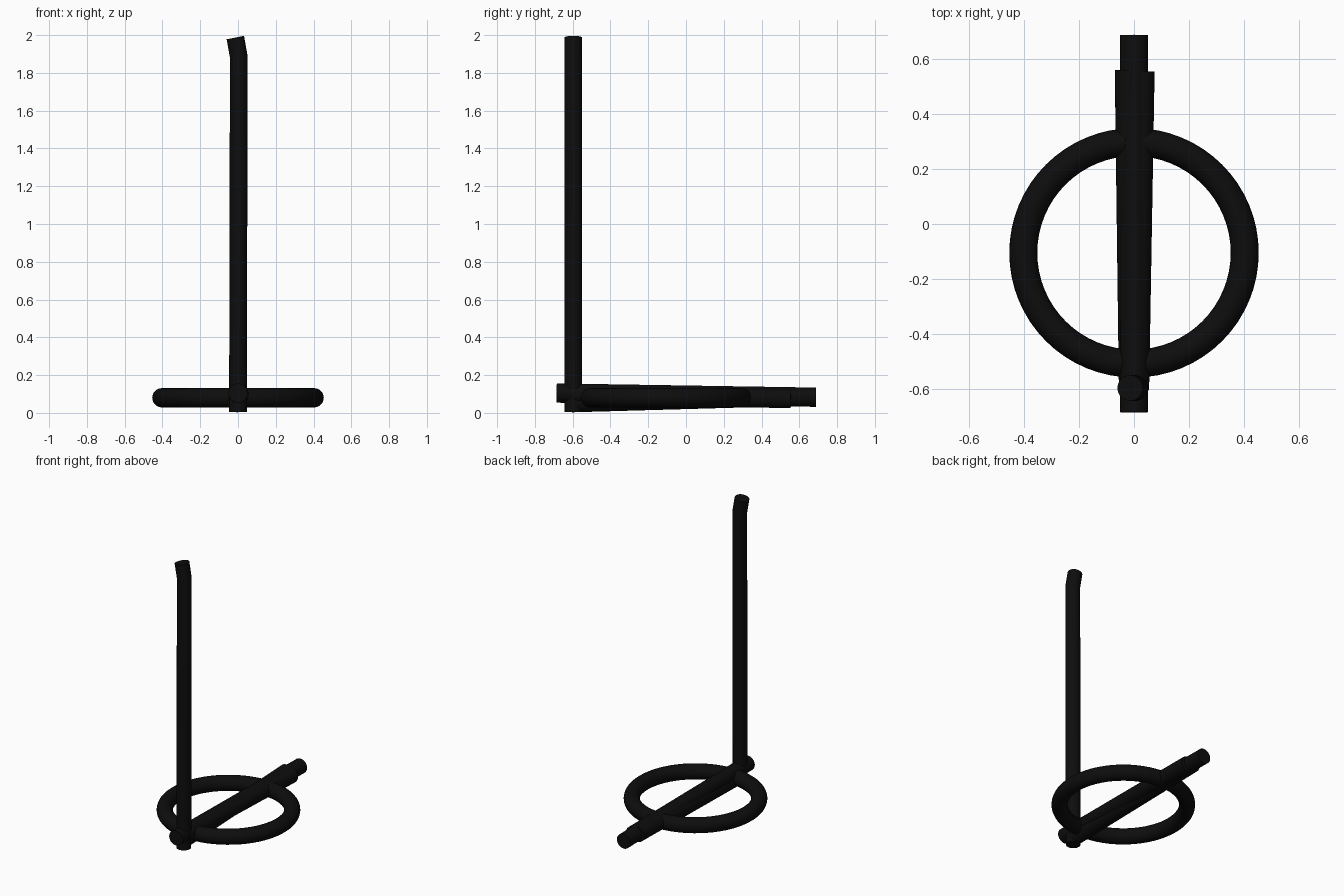
import bpy, math
from mathutils import Vector

if "Cube" in bpy.data.objects:
    bpy.data.objects.remove(bpy.data.objects["Cube"])

black = bpy.data.materials.new("matte black")
black.diffuse_color = (0.004, 0.004, 0.004, 1)
black.use_nodes = True
black.node_tree.nodes["Principled BSDF"].inputs["Base Color"].default_value = black.diffuse_color


def finish(name):
    ob = bpy.context.object
    ob.name = name
    ob.data.materials.append(black)
    bpy.ops.object.shade_smooth_by_angle(angle=math.radians(40))
    return ob


def rod(name, a, b, r):
    """Capped round bar from point a to point b."""
    a, b = Vector(a), Vector(b)
    d = b - a
    bpy.ops.mesh.primitive_cylinder_add(vertices=32, radius=r, depth=d.length, location=(a + b) / 2)
    bpy.context.object.rotation_euler = d.to_track_quat('Z', 'Y').to_euler()
    return finish(name)


# Flat ring lying near the ground
bpy.ops.mesh.primitive_torus_add(location=(0, -0.105, 0.08), major_radius=0.403, minor_radius=0.051,
                                 major_segments=64, minor_segments=24)
finish("ring")

# Long centre bar and the two shorter bars that fan out beside it
rod("centre_bar", (0, -0.685, 0.105), (0, 0.688, 0.083), 0.051)
rod("left_bar", (-0.004, -0.604, 0.054), (-0.019, 0.56, 0.087), 0.051)
rod("right_bar", (0.004, -0.604, 0.098), (0.024, 0.555, 0.076), 0.051)

# Tall post with a bent tip: cross-section rings swept along a mitred path
R, N, Y = 0.047, 32, -0.597
bend = math.radians(11)
levels = [(0.0, 0.006, 0.0), (0.004, 1.885, bend / 2), (-0.014, 1.987, bend)]  # x, z, ring tilt
verts, faces = [], []
for x, z, tilt in levels:
    for i in range(N):
        t = 2 * math.pi * i / N
        c = R * math.cos(t)
        verts.append((x + c * math.cos(tilt), Y + R * math.sin(t), z + c * math.sin(tilt)))
for k in range(len(levels) - 1):
    for i in range(N):
        j = (i + 1) % N
        faces.append((k * N + i, k * N + j, (k + 1) * N + j, (k + 1) * N + i))
faces.append(tuple(reversed(range(N))))
faces.append(tuple(range(2 * N, 3 * N)))
mesh = bpy.data.meshes.new("post")
mesh.from_pydata(verts, [], faces)
post = bpy.data.objects.new("post", mesh)
bpy.context.collection.objects.link(post)
bpy.ops.object.select_all(action='DESELECT')
post.select_set(True)
bpy.context.view_layer.objects.active = post
finish("post")
